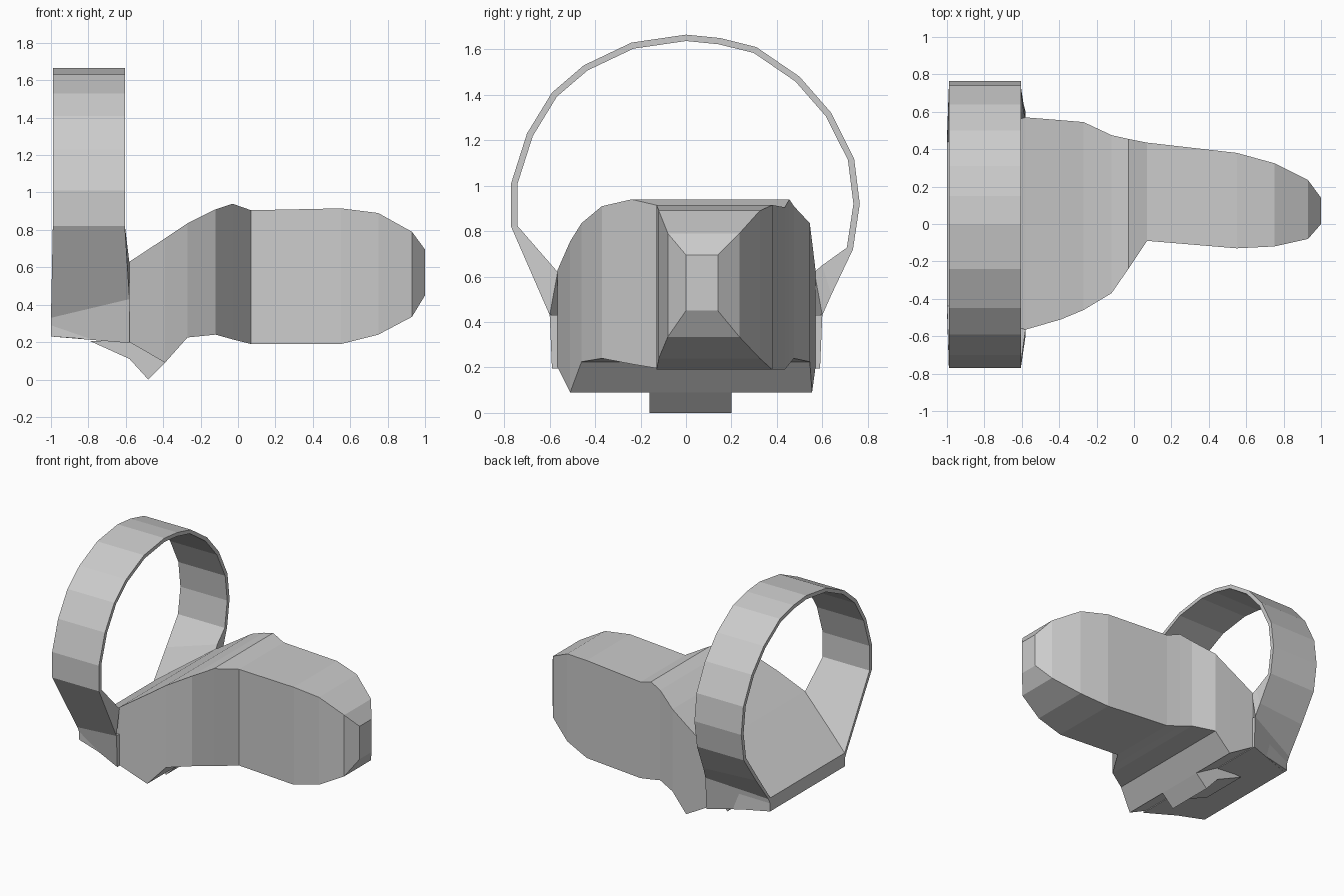
import bpy, bmesh
from mathutils import Vector


def loft(name, sections, subset=None):
    """Skin equal-length rings of points into a closed flat-shaded solid."""
    bm = bmesh.new()
    rings = [[bm.verts.new(p) for p in s] for s in sections]
    n = len(rings[0])
    for a, b in zip(rings, rings[1:]):
        for i in range(n):
            j = (i + 1) % n
            bm.faces.new((a[i], a[j], b[j], b[i]))
    bm.faces.new(rings[0])
    bm.faces.new(rings[-1][::-1])
    bmesh.ops.recalc_face_normals(bm, faces=bm.faces)
    mesh = bpy.data.meshes.new(name)
    bm.to_mesh(mesh)
    bm.free()
    obj = bpy.data.objects.new(name, mesh)
    bpy.context.collection.objects.link(obj)
    return obj


def box_section(x, y0, y1, z0, z1):
    return [(x, y0, z0), (x, y1, z0), (x, y1, z1), (x, y0, z1)]


# Main body: ramp inside the ring, shoulder, then the tapering snout
body = [
    (-1.00, -0.44, 0.44, 0.23, 0.33),
    (-0.58, -0.565, 0.57, 0.20, 0.63),
    (-0.39, -0.51, 0.555, 0.09, 0.755),
    (-0.27, -0.46, 0.545, 0.225, 0.835),
    (-0.12, -0.37, 0.475, 0.24, 0.91),
    (-0.03, -0.24, 0.455, 0.215, 0.94),
    (0.07, -0.09, 0.435, 0.19, 0.905),
    (0.55, -0.13, 0.38, 0.19, 0.915),
    (0.75, -0.12, 0.325, 0.24, 0.89),
    (0.93, -0.08, 0.235, 0.335, 0.79),
    (1.00, 0.00, 0.14, 0.45, 0.695),
]
loft("body", [box_section(*s) for s in body])

# Flared base under the ring
loft("ring_base", [
    [(-1.0, -0.41, 0.23), (-1.0, 0.41, 0.23), (-1.0, 0.46, 0.33), (-1.0, -0.46, 0.33)],
    [(-0.58, -0.59, 0.195), (-0.58, 0.59, 0.195), (-0.58, 0.60, 0.43), (-0.58, -0.60, 0.43)],
])

# Thin faceted ring, with feet that flare into the base
outer = [(-0.77, 0.82), (-0.77, 1.01), (-0.70, 1.23), (-0.59, 1.41), (-0.45, 1.53),
         (-0.24, 1.63), (0.0, 1.665), (0.15, 1.65), (0.31, 1.61), (0.50, 1.48),
         (0.64, 1.32), (0.74, 1.12), (0.765, 0.92), (0.735, 0.72)]
centre = Vector((0, 0.92))


def ring_section(p):
    o = Vector(p)
    i = o - (o - centre).normalized() * 0.028
    return [(-0.99, *o), (-0.605, *o), (-0.605, *i), (-0.99, *i)]


def foot_section(side):
    return [(-1.0, side * 0.46, 0.33), (-0.58, side * 0.60, 0.43),
            (-0.58, side * 0.565, 0.62), (-1.0, side * 0.43, 0.32)]


knee = [(-0.995, 0.60, 0.52), (-0.59, 0.64, 0.52), (-0.59, 0.60, 0.65), (-0.995, 0.575, 0.53)]
loft("ring", [foot_section(-1)] + [ring_section(p) for p in outer] + [knee, foot_section(1)])

# Small hooked tab below the body
tab = [(-0.79, 0.205), (-0.58, 0.11), (-0.48, 0.0), (-0.39, 0.09), (-0.42, 0.22)]
loft("bottom_tab", [[(x, y, z) for x, z in tab] for y in (-0.16, 0.20)])
